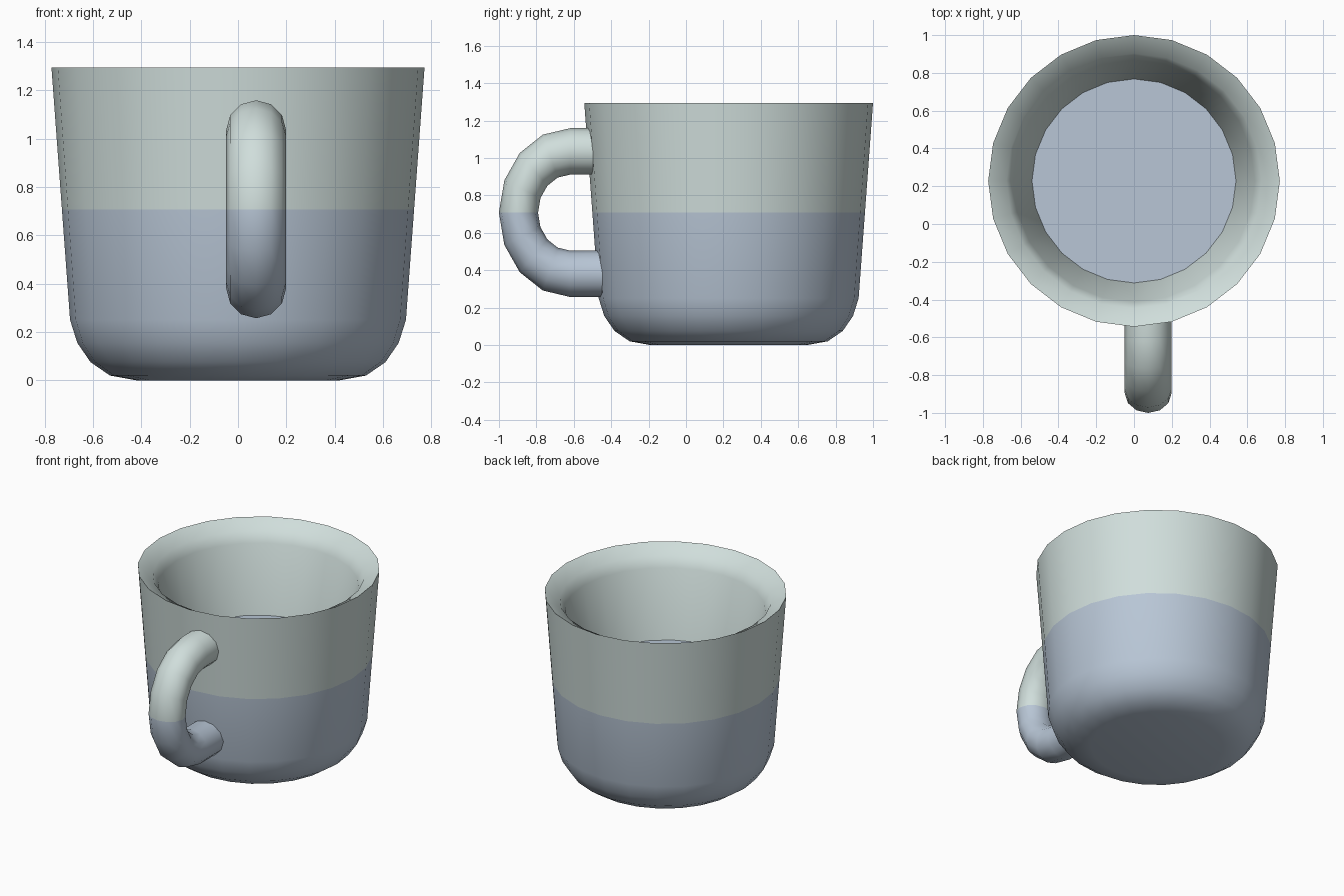
import bpy, bmesh, math
from mathutils import Vector

if "Cube" in bpy.data.objects:
    bpy.data.objects.remove(bpy.data.objects["Cube"])

SPLIT = 0.708  # height where the two glazes meet


def material(name, rgb):
    m = bpy.data.materials.new(name)
    m.diffuse_color = (*rgb, 1)
    m.use_nodes = True
    m.node_tree.nodes["Principled BSDF"].inputs["Base Color"].default_value = m.diffuse_color
    return m


MATS = [material("pale_green_glaze", (0.63, 0.73, 0.71)),
        material("blue_grey_glaze", (0.48, 0.565, 0.67))]


def build(name, rings, angle):
    """Skin a list of equal vertex rings, cap both ends, colour by height."""
    bm = bmesh.new()
    loops = [[bm.verts.new(p) for p in ring] for ring in rings]
    n = len(loops[0])
    for a, b in zip(loops, loops[1:]):
        for i in range(n):
            j = (i + 1) % n
            bm.faces.new((a[i], a[j], b[j], b[i]))
    bm.faces.new(loops[0])
    bm.faces.new(loops[-1])
    bmesh.ops.recalc_face_normals(bm, faces=bm.faces)
    for f in bm.faces:
        f.material_index = 1 if f.calc_center_median().z < SPLIT + 0.001 else 0
    me = bpy.data.meshes.new(name)
    bm.to_mesh(me)
    bm.free()
    ob = bpy.data.objects.new(name, me)
    bpy.context.collection.objects.link(ob)
    for m in MATS:
        me.materials.append(m)
    bpy.ops.object.select_all(action='DESELECT')
    ob.select_set(True)
    bpy.context.view_layer.objects.active = ob
    bpy.ops.object.shade_smooth_by_angle(angle=math.radians(angle))
    return ob


# Cup: 24-sided lathe, outside from the base up, over the rim, down to the inner floor
outer_wall_at_split = 0.695 + 0.077 * (SPLIT - 0.25) / 1.045
profile = [(0.42, 0), (0.53, 0.02), (0.61, 0.075), (0.665, 0.155), (0.695, 0.25),
           (outer_wall_at_split, SPLIT), (0.772, 1.295),
           (0.675, 1.24), (0.64, 1.17), (0.54, SPLIT)]
cup_rings = []
for r, z in profile:
    cup_rings.append([(r * math.cos(math.tau * i / 24), 0.228 + r * math.sin(math.tau * i / 24), z)
                      for i in range(24)])
build("cup", cup_rings, 50)

# Handle: half torus squashed front to back, with straight ends sunk into the cup wall
X, Y, Z, MAJOR, TUBE, SQUASH = 0.075, -0.62, SPLIT, 0.327, 0.124, 0.843


def handle_ring(theta, y_shift=0.0):
    ring = []
    for i in range(12):
        t = math.tau * i / 12
        rad = MAJOR + TUBE * math.cos(t)
        ring.append(Vector((X + TUBE * math.sin(t),
                            Y + y_shift - rad * math.sin(theta) * SQUASH,
                            Z + rad * math.cos(theta))))
    return ring


handle_rings = [handle_ring(0, 0.16)]
handle_rings += [handle_ring(math.pi * k / 8) for k in range(9)]
handle_rings += [handle_ring(math.pi, 0.2)]
build("handle", handle_rings, 50)
